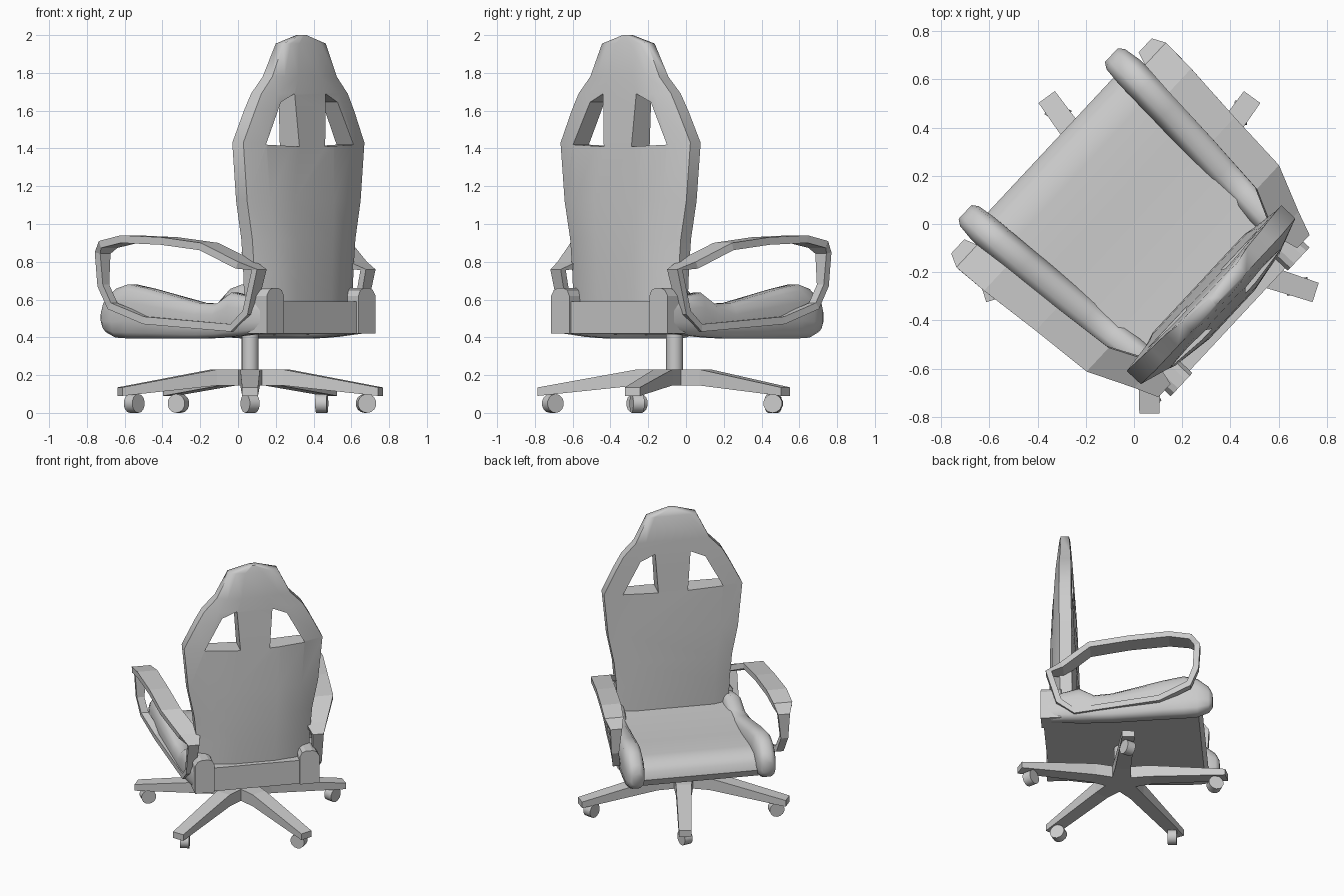
import bpy, bmesh
from math import radians, cos, sin, pi
from mathutils import Vector, Matrix

if "Cube" in bpy.data.objects:
    bpy.data.objects.remove(bpy.data.objects["Cube"])

TURN = radians(47)            # the chair is turned about z; local +y is its front
HUB = Vector((0.064, -0.06, 0))


def finish(name, bm, smooth=None, turn=TURN, loc=(0.005, 0, 0)):
    bmesh.ops.recalc_face_normals(bm, faces=bm.faces)
    me = bpy.data.meshes.new(name)
    bm.to_mesh(me)
    bm.free()
    ob = bpy.data.objects.new(name, me)
    bpy.context.collection.objects.link(ob)
    ob.rotation_euler.z = turn
    ob.location = loc
    if smooth:
        bpy.ops.object.select_all(action='DESELECT')
        ob.select_set(True)
        bpy.context.view_layer.objects.active = ob
        bpy.ops.object.shade_smooth_by_angle(angle=radians(smooth))
    return ob


def loft(name, rings, closed=False, **kw):
    bm = bmesh.new()
    vs = [[bm.verts.new(p) for p in r] for r in rings]
    n = len(vs[0])
    pairs = list(zip(vs, vs[1:])) + ([(vs[-1], vs[0])] if closed else [])
    for a, b in pairs:
        for i in range(n):
            j = (i + 1) % n
            bm.faces.new((a[i], a[j], b[j], b[i]))
    if not closed:
        bm.faces.new(vs[0])
        bm.faces.new(vs[-1])
    return finish(name, bm, **kw)


def side_prism(name, profile, x0, x1, **kw):
    """Extrude a (y, z) profile across x."""
    return loft(name, [[(x, y, z) for y, z in profile] for x in (x0, x1)], **kw)


# Backrest: rows of z, half width, back y, back edge y, front edge y, front y
rows = [(0.56, .375, -.545, -.47, -.39, -.36), (0.75, .385, -.55, -.47, -.39, -.36),
        (0.92, .40, -.55, -.47, -.39, -.365), (1.12, .44, -.545, -.47, -.39, -.375),
        (1.43, .47, -.53, -.47, -.39, -.39), (1.60, .385, -.52, -.475, -.395, -.395),
        (1.69, .335, -.515, -.475, -.40, -.40), (1.78, .25, -.51, -.475, -.405, -.405),
        (1.955, .165, -.49, -.475, -.42, -.415), (2.0, .02, -.475, -.47, -.435, -.435)]
rings = []
for z, w, vb, ve, fe, vf in rows:
    h, g = w * .35, w * .72
    vm = vb * .7 + ve * .3
    rings.append([(w, fe, z), (w, ve, z), (g, vm, z), (h, vb, z), (-h, vb, z), (-g, vm, z),
                  (-w, ve, z), (-w, fe, z), (-g, vf, z), (g, vf, z)])
backrest = loft("backrest", rings, smooth=60)

# Backrest openings
hole = [(.10, 1.41), (.12, 1.69), (.22, 1.645), (.34, 1.42)]
for s in (-1, 1):
    cut = loft("opening_cutter", [[(s * x, y, z) for x, z in hole] for y in (-.8, -.2)])
    cut.hide_render = True
    mod = backrest.modifiers.new("opening", 'BOOLEAN')
    mod.operation = 'DIFFERENCE'
    mod.solver = 'EXACT'
    mod.object = cut
    bpy.context.view_layer.update()
    bpy.context.view_layer.objects.active = backrest
    bpy.ops.object.modifier_apply(modifier=mod.name)
    bpy.data.objects.remove(cut)

# Seat cushion and rear bar
side_prism("seat", [(-.55, .42), (-.55, .585), (-.3, .57), (.1, .56), (.32, .57), (.42, .555),
                    (.465, .51), (.48, .46), (.455, .41)], -.40, .40, smooth=40)
side_prism("rear_bar", [(-.58, .42), (-.58, .59), (-.40, .59), (-.40, .42)], -.36, .36)

# Side bolsters: y, centre x, half width, bottom z, top z
stations = [(.55, .445, .04, .46, .55), (.525, .445, .058, .425, .60), (.45, .445, .068, .395, .66),
            (.36, .442, .070, .39, .685), (.22, .435, .070, .39, .66), (-.12, .41, .068, .39, .585),
            (-.24, .402, .066, .395, .58), (-.34, .395, .064, .40, .64), (-.44, .385, .06, .41, .62),
            (-.56, .37, .05, .42, .60)]
# Arm loops: y, z, inner x, outer x
arm = [(-.46, .80, .36, .50), (-.27, .90, .45, .585), (0, .93, .475, .605), (.27, .94, .495, .63),
       (.42, .91, .51, .637), (.475, .85, .53, .61), (.465, .67, .55, .60), (.41, .55, .53, .58),
       (.2, .47, .48, .53), (-.37, .43, .40, .46), (-.49, .52, .40, .46), (-.56, .76, .385, .46)]

for s, side in ((-1, "left"), (1, "right")):
    rings = []
    for y, c, w, zb, zt in stations:
        m, h = (zb + zt) / 2, (zt - zb) / 2
        ring = []
        for k in range(12):
            a = 2 * pi * (k + .5) / 12
            cx, cz = cos(a), sin(a)
            # squared-off oval section
            px = abs(cx) ** .6 * (1 if cx > 0 else -1)
            pz = abs(cz) ** .8 * (1 if cz > 0 else -1)
            ring.append((s * (c + w * px), y, m + h * pz))
        rings.append(ring)
    loft(side + "_bolster", rings, smooth=60)

    rings = []
    for i, (y, z, x0, x1) in enumerate(arm):
        p, q = arm[i - 1], arm[(i + 1) % len(arm)]
        t = Vector((q[0] - p[0], q[1] - p[1])).normalized()
        iy, iz = y + t.y * .04, z - t.x * .04
        rings.append([(s * x0, y, z), (s * x1, y, z), (s * x1, iy, iz), (s * x0, iy, iz)])
    loft(side + "_armrest", rings, closed=True)

    # Rear posts with rounded tops
    prof = [(.29, .42), (.29, .62), (.305, .65), (.33, .66), (.377, .66), (.402, .65), (.422, .62), (.422, .42)]
    loft(side + "_rear_post", [[(s * x, y, z) for x, z in prof] for y in (-.595, -.46)])


def cylinder(name, r, depth, mat, seg, **kw):
    bm = bmesh.new()
    bmesh.ops.create_cone(bm, cap_ends=True, segments=seg, radius1=r, radius2=r, depth=depth, matrix=mat)
    return finish(name, bm, **kw)


# Gas column
cylinder("column", .045, .24, Matrix.Translation((0, 0, .31)), 16, smooth=40, turn=0, loc=HUB)

# Five-legged star base with casters
for i in range(5):
    ang = radians(54 + 72 * i)
    prof = [(0, .23, .07), (.2, .23, .052), (.725, .135, .042),
            (.725, .09, .042), (.2, .145, .052), (0, .145, .07)]
    bm = bmesh.new()
    a = [bm.verts.new((r, -w, z)) for r, z, w in prof]
    b = [bm.verts.new((r, w, z)) for r, z, w in prof]
    # two convex quads on each side
    for v in (a, b):
        bm.faces.new((v[0], v[1], v[4], v[5]))
        bm.faces.new((v[1], v[2], v[3], v[4]))
    for k in range(6):
        j = (k + 1) % 6
        bm.faces.new((a[k], a[j], b[j], b[k]))
    finish(f"base_leg_{i + 1}", bm, turn=ang, loc=HUB)
    spin = Matrix.Rotation(radians(30), 4, 'Z') @ Matrix.Rotation(pi / 2, 4, 'X')
    cylinder(f"caster_{i + 1}", .05, .06, Matrix.Translation((.645, 0, .055)) @ spin, 14,
             smooth=40, turn=ang, loc=HUB + Vector((0, 0, -.005)))
    cylinder(f"caster_stem_{i + 1}", .018, .05, Matrix.Translation((.645, 0, .095)), 8, turn=ang, loc=HUB)
